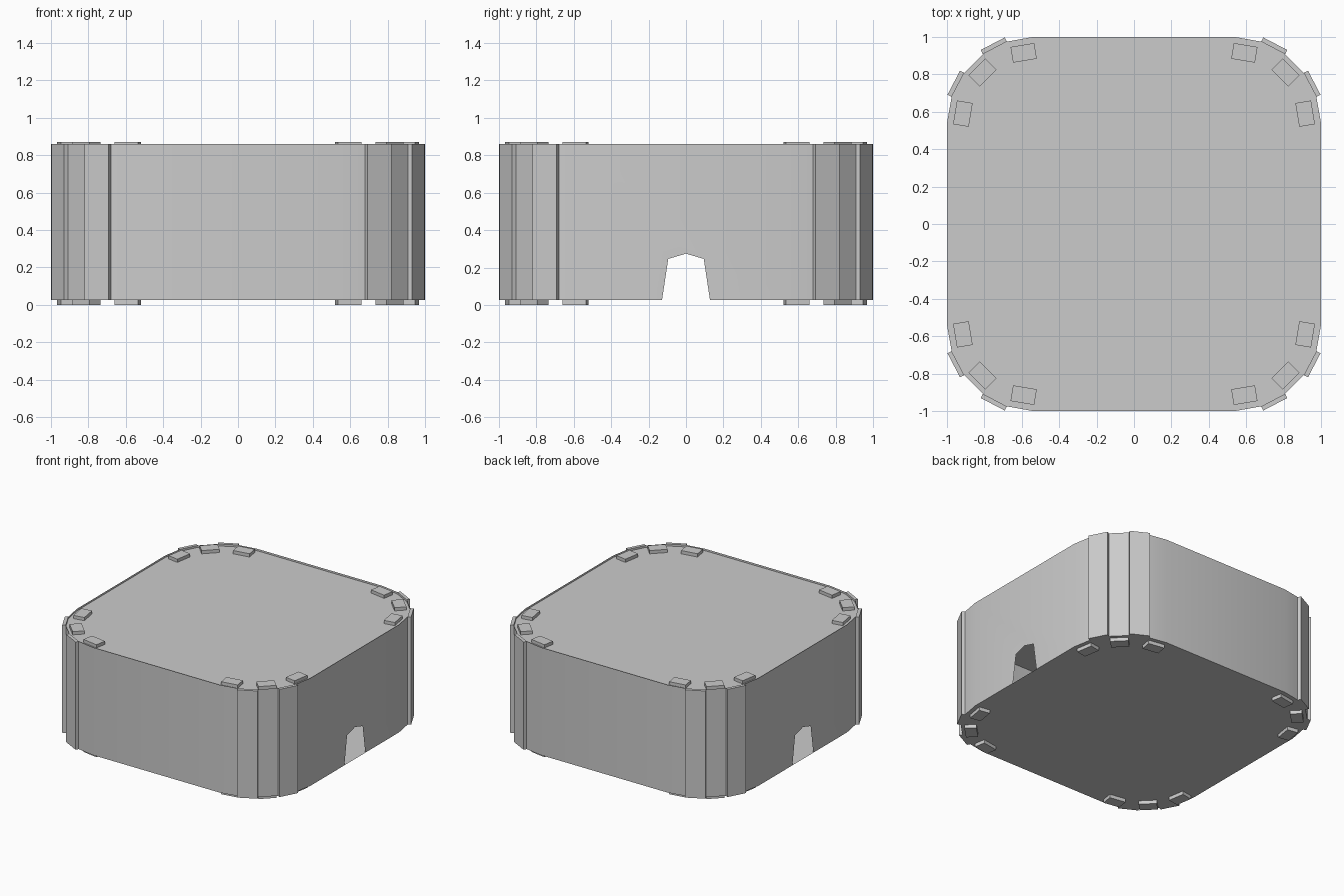
import bpy, bmesh
from math import radians, cos, sin
from mathutils import Vector

if "Cube" in bpy.data.objects:
    bpy.data.objects.remove(bpy.data.objects["Cube"])

Z0, Z1 = 0.027, 0.86       # wall bottom and top
LID_Z = 0.845              # slightly recessed lid
PANEL_T = 0.025

# One corner of the outline, counter-clockwise in the +x +y quadrant
corner = [(1.0, 0.54), (0.975, 0.68), (0.908, 0.808),
          (0.808, 0.908), (0.68, 0.975), (0.54, 1.0)]


def turn(p, k):
    for _ in range(k):
        p = (-p[1], p[0])
    return p


outline = [turn(p, k) for k in range(4) for p in corner]


def make(name, faces, smooth=False):
    bm = bmesh.new()
    for f in faces:
        bm.faces.new([bm.verts.new(v) for v in f])
    bmesh.ops.remove_doubles(bm, verts=bm.verts, dist=1e-5)
    me = bpy.data.meshes.new(name)
    bm.to_mesh(me)
    bm.free()
    ob = bpy.data.objects.new(name, me)
    bpy.context.collection.objects.link(ob)
    if smooth:
        bpy.ops.object.select_all(action='DESELECT')
        ob.select_set(True)
        bpy.context.view_layer.objects.active = ob
        bpy.ops.object.shade_smooth_by_angle(angle=radians(14))
    return ob


def slab(name, center, angle, length, depth, z0, z1):
    """Upright box whose length runs along the given angle."""
    bpy.ops.mesh.primitive_cube_add(
        size=1, location=(center[0], center[1], (z0 + z1) / 2), rotation=(0, 0, angle))
    ob = bpy.context.object
    ob.name = name
    ob.scale = (length, depth, z1 - z0)
    return ob


# Side wall, with an arched notch in the left and right sides
notch = [(-0.128, Z0), (-0.095, 0.246), (0, 0.274), (0.095, 0.246), (0.128, Z0)]
faces = []
for i, a in enumerate(outline):
    b = outline[(i + 1) % len(outline)]
    f = [(*a, Z0)]
    if abs(a[0] - b[0]) < 1e-6:
        s = 1 if a[0] > 0 else -1
        f += [(a[0], s * y, z) for y, z in notch]
    f += [(*b, Z0), (*b, Z1), (*a, Z1)]
    faces.append(f)
make("side_wall", faces, smooth=True)

# Lid and floor plates
make("lid_plate", [[(*p, LID_Z) for p in outline]])
make("floor_plate", [[(*p, Z0) for p in reversed(outline)]])

# Raised corner panels and the small tabs on lid and floor
for k in range(4):
    for i in (1, 3):
        a, b = (Vector(turn(corner[j], k)) for j in (i, i + 1))
        d = (b - a).normalized()
        n = Vector((d.y, -d.x))
        c = (a + b) / 2 + n * PANEL_T / 2
        slab("corner_panel", c, Vector((1, 0)).angle_signed(d) * -1,
             (b - a).length, PANEL_T, Z0, Z1)
    for c, deg in (((0.915, 0.59), 99.5), ((0.81, 0.81), 135), ((0.59, 0.915), 170.5)):
        ang = radians(deg + 90 * k)
        slab("lid_tab", turn(c, k), ang, 0.128, 0.085, LID_Z, 0.87)
        slab("floor_tab", turn(c, k), ang, 0.128, 0.085, 0.0, Z0)
